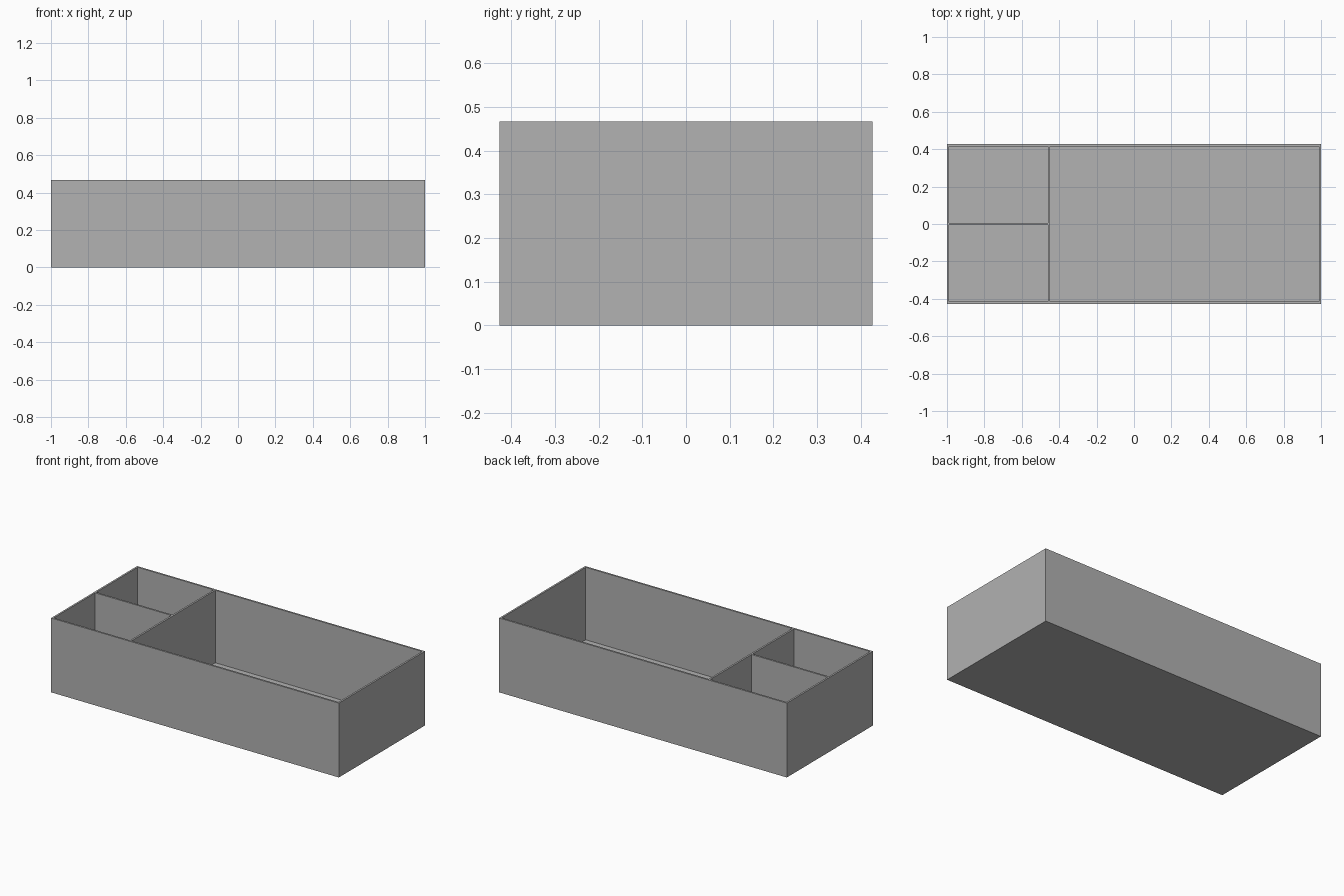
import bpy
import bmesh
from mathutils import Matrix, Vector

if "Cube" in bpy.data.objects:
    bpy.data.objects.remove(bpy.data.objects["Cube"], do_unlink=True)

LENGTH, WIDTH, HEIGHT = 2.0, 0.854, 0.467
WALL = 0.0115
DIVIDER_X = -0.454

# Single grey material
grey = bpy.data.materials.new("plain_grey")
grey.use_nodes = True
colour = (0.445, 0.445, 0.445, 1)
grey.diffuse_color = colour
grey.node_tree.nodes["Principled BSDF"].inputs["Base Color"].default_value = colour


def box(low, high):
    """Bmesh box spanning two opposite corners."""
    low, high = Vector(low), Vector(high)
    bm = bmesh.new()
    matrix = Matrix.Translation((low + high) / 2) @ Matrix.Diagonal((*(high - low), 1))
    bmesh.ops.create_cube(bm, size=1, matrix=matrix)
    return bm


def finish(bm, name):
    bmesh.ops.recalc_face_normals(bm, faces=bm.faces)
    mesh = bpy.data.meshes.new(name)
    bm.to_mesh(mesh)
    bm.free()
    mesh.materials.append(grey)
    bpy.context.collection.objects.link(bpy.data.objects.new(name, mesh))


# Tray: inset the top face for the rim, then push it down to the floor
tray = box((-LENGTH / 2, -WIDTH / 2, 0), (LENGTH / 2, WIDTH / 2, HEIGHT))
top = max(tray.faces, key=lambda f: f.calc_center_median().z)
bmesh.ops.inset_region(tray, faces=[top], thickness=WALL, use_even_offset=True)
well = bmesh.ops.extrude_discrete_faces(tray, faces=[top])["faces"][0]
bmesh.ops.translate(tray, verts=well.verts, vec=(0, 0, WALL - HEIGHT))
finish(tray, "tray")

# Dividers: one across the tray, one splitting the small end in two
half = WALL / 2
inner_x, inner_y = LENGTH / 2 - WALL, WIDTH / 2 - WALL
finish(box((DIVIDER_X - half, -inner_y, WALL), (DIVIDER_X + half, inner_y, HEIGHT)),
       "cross_divider")
finish(box((-inner_x, -half, WALL), (DIVIDER_X - half, half, HEIGHT)),
       "small_compartment_divider")
